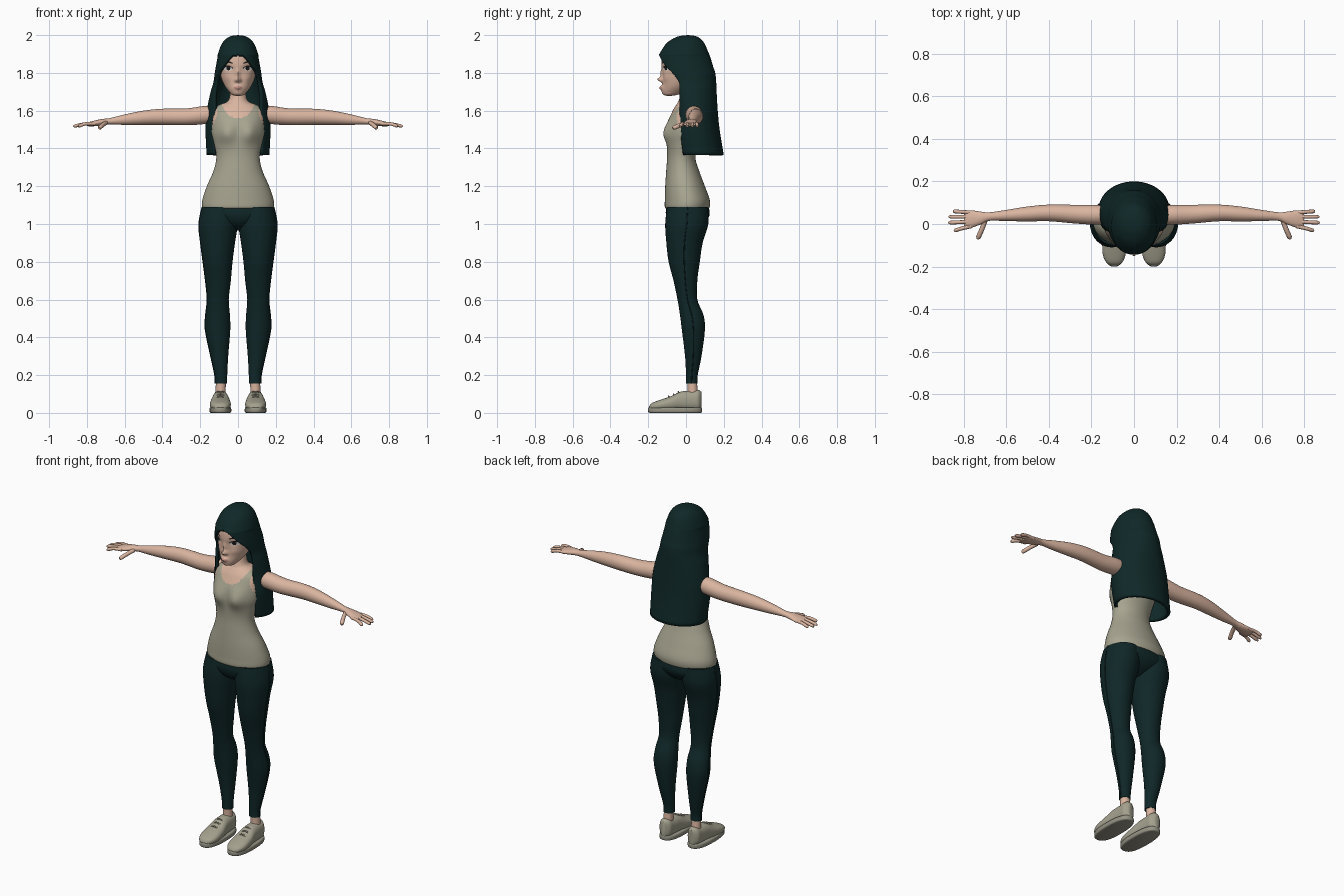
import bpy, bmesh
from math import sin, cos, pi, exp, copysign
from mathutils import Vector
from mathutils.bvhtree import BVHTree

default_cube = bpy.data.objects.get("Cube")
if default_cube:
    bpy.data.objects.remove(default_cube, do_unlink=True)


def material(name, *rgb):
    mat = bpy.data.materials.new(name)
    mat.use_nodes = True
    colour = (*rgb, 1)
    mat.diffuse_color = colour
    bsdf = next(n for n in mat.node_tree.nodes if n.type == "BSDF_PRINCIPLED")
    bsdf.inputs["Base Color"].default_value = colour
    return mat


skin = material("skin", .70, .46, .35)
cotton = material("tank top cotton", .39, .375, .28)
hair_dark = material("dark teal hair", .005, .021, .021)
denim = material("dark teal denim", .005, .020, .021)
canvas = material("shoe canvas", .37, .355, .27)
rubber = material("shoe sole", .30, .29, .23)
eye_white = material("eye white", .75, .73, .70)
dark = material("lash and iris", .012, .012, .012)
lip = material("lips", .55, .27, .23)

# Axis mappings from (along, across, depth) to world
upright = lambda t, a, b: (a, b, t)
sideways = lambda t, a, b: (t, a, b)
lengthwise = lambda t, a, b: (a, t, b)


def smooth_path(points, steps):
    """Catmull-Rom resampling of a list of tuples."""
    out = []
    for i in range(len(points) - 1):
        p0, p1, p2, p3 = (Vector(points[min(max(k, 0), len(points) - 1)])
                          for k in range(i - 1, i + 3))
        for s in range(steps):
            u = s / steps
            out.append(p1 + (p2 - p0) * (u / 2)
                       + (p0 * 2 - p1 * 5 + p2 * 4 - p3) * (u * u / 2)
                       + (p1 * 3 - p0 - p2 * 3 + p3) * (u ** 3 / 2))
    return out + [Vector(points[-1])]


def finish(bm, name, *mats):
    mesh = bpy.data.meshes.new(name)
    bm.to_mesh(mesh)
    bm.free()
    obj = bpy.data.objects.new(name, mesh)
    bpy.context.collection.objects.link(obj)
    for mat in mats:
        mesh.materials.append(mat)
    return obj


def loft(name, rings, mats, axes=upright, side=1, sides=32, steps=5,
         power=2, bumps=(), rule=None, is_open=False):
    """Rings are (along, centre, half width, low depth, high depth[, opening])."""
    bm = bmesh.new()
    rows = []
    for ring in smooth_path(rings, steps):
        t, centre, half, low, high = ring[:5]
        gap = max(0, ring[5]) if is_open else 0
        row = []
        for j in range(sides + 1):
            angle = gap + (2 * pi - 2 * gap) * j / sides
            s, c = (copysign(abs(f) ** (2 / power), f) for f in (sin(angle), cos(angle)))
            a, b = centre + half * s, (low + high) / 2 - (high - low) / 2 * c
            if c > 0:
                for bx, bt, amount, wide, tall in bumps:
                    b -= amount * c * exp(-((abs(a) - bx) / wide) ** 2 - ((t - bt) / tall) ** 2)
            x, y, z = axes(t, a, b)
            row.append(bm.verts.new((x * side, y, z)))
        rows.append(row)
    for r, q in zip(rows, rows[1:]):
        for j in range(sides):
            bm.faces.new((r[j], r[j + 1], q[j + 1], q[j]))
    bmesh.ops.remove_doubles(bm, verts=bm.verts[:], dist=1e-5)
    if not is_open:
        bmesh.ops.holes_fill(bm, edges=[e for e in bm.edges if e.is_boundary])
    bmesh.ops.recalc_face_normals(bm, faces=bm.faces[:])
    if rule:
        for f in bm.faces:
            f.material_index = rule(f.calc_center_median())
    return finish(bm, name, *mats)


def tube(name, points, radius, mat, side=1, tip=.55):
    """Rounded tapering tube through a few points."""
    path = smooth_path(points, 4)
    curve = bpy.data.curves.new(name, "CURVE")
    curve.dimensions = "3D"
    curve.bevel_depth, curve.bevel_resolution = radius, 3
    curve.use_fill_caps = True
    spline = curve.splines.new("POLY")
    spline.points.add(len(path) - 1)
    for i, (p, v) in enumerate(zip(spline.points, path)):
        p.co = (v.x * side, v.y, v.z, 1)
        p.radius = tip if i == len(path) - 1 else 1
    curve.materials.append(mat)
    obj = bpy.data.objects.new(name, curve)
    bpy.context.collection.objects.link(obj)


# Torso and neck in one surface, with the tank top coloured by its neckline and armholes
def tank_rule(c):
    rise = .04 if c.y > .02 else 0
    neckline = (c.x / .088) ** 2 + ((c.z - 1.66 - rise) / .1) ** 2 < 1
    armhole = ((abs(c.x) - .17) / .06) ** 2 + ((c.z - 1.6) / .09) ** 2 < 1
    return 1 if neckline or armhole or c.z > 1.65 else 0


loft("torso", [
    (1.08, 0, .172, -.10, .115), (1.09, 0, .19, -.112, .125), (1.13, 0, .188, -.112, .125),
    (1.2, 0, .165, -.11, .10), (1.28, 0, .13, -.105, .07), (1.35, 0, .115, -.1, .05),
    (1.42, 0, .125, -.10, .06), (1.48, 0, .14, -.10, .075), (1.54, 0, .14, -.095, .085),
    (1.6, 0, .135, -.07, .085), (1.63, 0, .1, -.052, .08), (1.65, 0, .055, -.04, .06),
    (1.69, 0, .042, -.03, .05), (1.75, 0, .042, -.03, .05)], (cotton, skin),
    sides=96, steps=9, bumps=[(.065, 1.48, .03, .05, .055)], rule=tank_rule)

# Head with soft facial forms
head = loft("head", [
    (1.677, 0, 0, -.09, -.09), (1.683, 0, .03, -.118, -.05), (1.7, 0, .048, -.128, 0),
    (1.73, 0, .07, -.125, .04), (1.77, 0, .088, -.122, .08), (1.81, 0, .096, -.125, .1),
    (1.85, 0, .098, -.13, .11), (1.9, 0, .09, -.122, .105), (1.95, 0, .07, -.085, .08),
    (1.985, 0, 0, .01, .01)], (skin,), sides=96, steps=8, bumps=[
        (0, 1.765, .026, .012, .013), (.012, 1.76, .008, .008, .009),
        (0, 1.795, .012, .01, .025), (0, 1.722, .014, .02, .012),
        (.05, 1.822, -.007, .022, .016), (.055, 1.77, .006, .025, .02)])
scan = bmesh.new()
scan.from_mesh(head.data)
head_tree = BVHTree.FromBMesh(scan)
scan.free()


def face_patch(name, x, z, wide, tall, mat, lift, bend=0, side=1):
    """Thin oval plate laid on the front of the head."""
    bm = bmesh.new()
    bmesh.ops.create_grid(bm, x_segments=10, y_segments=10, size=1)
    for v in bm.verts:
        a, b = v.co.x, v.co.y
        px = x + wide * a * (1 - b * b / 2) ** .5
        pz = z + tall * b * (1 - a * a / 2) ** .5 + bend * a * a
        hit = head_tree.ray_cast(Vector((px, -1, pz)), Vector((0, 1, 0)))[0]
        v.co = (px * side, (hit.y if hit else -.08) - lift, pz)
    bmesh.ops.recalc_face_normals(bm, faces=bm.faces[:])
    if sum(f.normal.y for f in bm.faces) > 0:
        bmesh.ops.reverse_faces(bm, faces=bm.faces[:])
    finish(bm, name, mat)


face_patch("upper_lip", 0, 1.726, .023, .004, lip, .0015, -.003)
face_patch("lower_lip", 0, 1.717, .018, .005, lip, .0015, .003)

# Hair: an open-fronted shell whose opening widens below the parting
hair = loft("hair", [
    (2.0, 0, 0, .01, .01, 0), (1.992, 0, .045, -.045, .06, 0), (1.96, 0, .082, -.1, .095, 0),
    (1.905, 0, .105, -.138, .12, 0), (1.885, 0, .108, -.146, .128, .35),
    (1.83, 0, .118, -.147, .145, .8), (1.8, 0, .123, -.14, .155, 1),
    (1.75, 0, .13, -.12, .16, 1.15), (1.7, 0, .145, -.1, .162, 1.05),
    (1.6, 0, .165, -.075, .168, .85), (1.5, 0, .172, -.08, .178, .9),
    (1.365, 0, .166, -.06, .2, .85)], (hair_dark,), sides=72, is_open=True)
thickness = hair.modifiers.new("thickness", "SOLIDIFY")
thickness.thickness, thickness.offset = .018, -1

# Pelvis joins the two trouser legs
loft("trouser_seat", [(.965, 0, .02, -.03, .04), (1.0, 0, .12, -.085, .095),
                      (1.05, 0, .198, -.107, .125), (1.11, 0, .175, -.1, .115)], (denim,))

leg = [(.155, .09, .032, 0, .06), (.2, .09, .033, 0, .062), (.3, .098, .046, -.005, .082),
       (.44, .107, .066, -.022, .1), (.52, .107, .064, -.032, .092),
       (.6, .106, .057, -.045, .06), (.7, .105, .067, -.066, .06),
       (.8, .107, .078, -.092, .073), (.9, .107, .091, -.104, .088),
       (1.0, .104, .103, -.11, .118), (1.09, .095, .095, -.1, .115)]

arm = [(.09, .04, .035, 1.545, 1.615), (.17, .043, .046, 1.53, 1.625),
       (.27, .046, .044, 1.523, 1.612), (.4, .052, .039, 1.525, 1.61),
       (.5, .047, .035, 1.525, 1.6), (.6, .04, .026, 1.525, 1.58),
       (.68, .035, .02, 1.527, 1.56), (.72, .028, .03, 1.522, 1.556),
       (.77, .023, .041, 1.517, 1.545), (.8, .02, .033, 1.518, 1.536)]

shoe = [(-.195, .093, .015, .02, .035), (-.18, .093, .038, .015, .052),
        (-.14, .093, .054, .012, .068), (-.08, .093, .053, .012, .088),
        (-.03, .093, .045, .012, .112), (.03, .093, .04, .012, .118),
        (.065, .093, .036, .012, .122), (.083, .093, .015, .02, .11)]

# Finger: base depth, tip reach, tip depth
fingers = {"index": (-.01, .845, -.032), "middle": (.012, .872, .006),
           "ring": (.034, .87, .034), "little": (.054, .85, .06)}

for label, s in (("left", 1), ("right", -1)):
    # Face details
    face_patch(f"{label}_lash", .054, 1.827, .028, .012, dark, .001, -.003, s)
    face_patch(f"{label}_eye", .053, 1.823, .024, .0105, eye_white, .002, -.001, s)
    face_patch(f"{label}_iris", .051, 1.824, .0105, .0105, dark, .003, 0, s)
    face_patch(f"{label}_brow", .054, 1.858, .028, .004, dark, .002, -.006, s)

    # Trouser leg, outer seam and ankle
    loft(f"{label}_trouser_leg", leg, (denim,), side=s, sides=40)
    seam = [(c + w, (f + b) / 2, z) for z, c, w, f, b in leg]
    tube(f"{label}_side_seam", seam, .003, denim, s, 1)
    loft(f"{label}_ankle", [(.07, .092, .028, .005, .065), (.12, .092, .027, .008, .062),
                            (.18, .09, .026, .006, .056)], (skin,), side=s)

    # Arm, hand and fingers
    loft(f"{label}_arm", arm, (skin,), sideways, s)
    for finger, (base, reach, tip) in fingers.items():
        tube(f"{label}_{finger}_finger", [(.76, base, 1.531), (.81, (base + tip) / 2, 1.53),
                                          (reach, tip, 1.517)], .009, skin, s)
    tube(f"{label}_thumb", [(.7, .015, 1.535), (.715, -.025, 1.525), (.735, -.07, 1.507)],
         .0115, skin, s)

    # Shoe upper, sole and laces
    loft(f"{label}_shoe", shoe, (canvas,), lengthwise, s, power=2.4)
    loft(f"{label}_sole", [(0, .093, .05, -.192, .078), (.005, .093, .057, -.2, .085),
                           (.024, .093, .057, -.2, .085), (.029, .093, .052, -.194, .08)],
         (rubber,), side=s, power=2.5, steps=3)
    for i in range(3):
        y, z = -.092 + i * .026, .084 + i * .012
        tube(f"{label}_lace_{i}", [(.063, y + .006, z - .012), (.093, y, z + .004),
                                   (.123, y + .006, z - .012)], .004, canvas, s, 1)

# Convert tubes to meshes and smooth everything
bpy.ops.object.select_all(action="DESELECT")
parts = [o for o in bpy.context.collection.objects if o.type in {"MESH", "CURVE"}]
for part in parts:
    part.select_set(True)
bpy.context.view_layer.objects.active = hair
tubes = [o for o in parts if o.type == "CURVE"]
for part in parts:
    part.select_set(part.type == "CURVE")
bpy.context.view_layer.objects.active = tubes[0]
bpy.ops.object.convert(target="MESH")
for part in bpy.context.collection.objects:
    part.select_set(part.type == "MESH")
bpy.ops.object.shade_smooth_by_angle(angle=.8)
